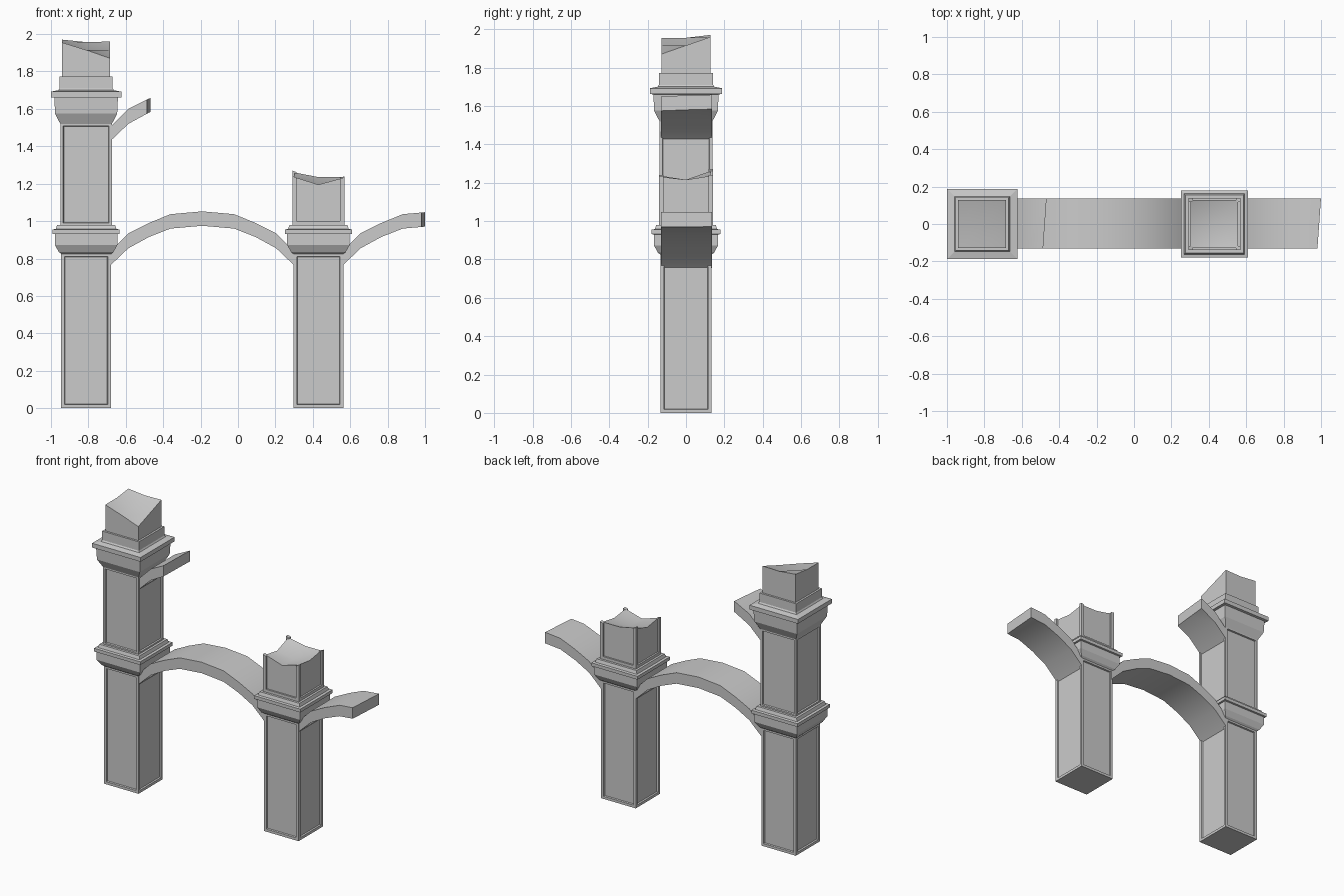
import bpy, bmesh

if "Cube" in bpy.data.objects:
    bpy.data.objects.remove(bpy.data.objects["Cube"])

LEFT, RIGHT = -0.812, 0.43


def finish(name, bm, smooth=False):
    bmesh.ops.recalc_face_normals(bm, faces=bm.faces)
    me = bpy.data.meshes.new(name)
    bm.to_mesh(me)
    bm.free()
    ob = bpy.data.objects.new(name, me)
    bpy.context.collection.objects.link(ob)
    if smooth:
        bpy.context.view_layer.objects.active = ob
        ob.select_set(True)
        bpy.ops.object.shade_smooth_by_angle(angle=0.6)
        ob.select_set(False)
    return ob


def square_loft(bm, cx, rings):
    """Stack of square rings (half width, z), capped at both ends."""
    loops = [[bm.verts.new((cx + sx * h, sy * h, z))
              for sx, sy in ((-1, -1), (1, -1), (1, 1), (-1, 1))] for h, z in rings]
    sides = [bm.faces.new((a[i], a[(i + 1) % 4], b[(i + 1) % 4], b[i]))
             for a, b in zip(loops, loops[1:]) for i in range(4)]
    bm.faces.new(loops[0][::-1])
    bm.faces.new(loops[-1])
    return sides


def shaft(name, cx, half, z0, z1, border):
    bm = bmesh.new()
    sides = square_loft(bm, cx, [(half, z0), (half, z1)])
    bm.normal_update()
    bmesh.ops.inset_individual(bm, faces=sides, thickness=border)
    bmesh.ops.inset_individual(bm, faces=sides, thickness=0.004, depth=-0.01)
    finish(name, bm)


def moulding(name, cx, rings):
    bm = bmesh.new()
    square_loft(bm, cx, rings)
    finish(name, bm)


def broken_block(name, cx, cy, half, z0, heights):
    """Block whose top is an uneven square grid; heights run front to back."""
    n = len(heights)
    bm = bmesh.new()
    bmesh.ops.create_grid(bm, x_segments=n - 1, y_segments=n - 1, size=half)
    for v in bm.verts:
        i = round((v.co.x / half + 1) / 2 * (n - 1))
        j = round((v.co.y / half + 1) / 2 * (n - 1))
        v.co = (cx + v.co.x, cy + v.co.y, heights[j][i])
    top = bm.faces[:]
    ext = bmesh.ops.extrude_face_region(bm, geom=top, use_keep_orig=True)
    for v in ext["geom"]:
        if isinstance(v, bmesh.types.BMVert):
            v.co.z = z0
    finish(name, bm, True)


# Half of the arch ring: (distance from crown, extrados z, intrados z)
HALF_ARCH = [(0.50, 0.83, 0.755), (0.395, 0.935, 0.855), (0.285, 0.99, 0.915),
             (0.17, 1.037, 0.96), (0, 1.052, 0.975)]
SECTIONS = [(-d, a, b) for d, a, b in HALF_ARCH] + [(d, a, b) for d, a, b in HALF_ARCH[-2::-1]]


def arch(name, cx, dz=0, cut=None):
    bm = bmesh.new()
    loops = [[bm.verts.new((cx + d, y, z + dz))
              for y, z in ((-0.13, b), (0.135, b), (0.135, a), (-0.13, a))]
             for d, a, b in SECTIONS]
    for p, q in zip(loops, loops[1:]):
        for i in range(4):
            bm.faces.new((p[i], p[(i + 1) % 4], q[(i + 1) % 4], q[i]))
    bm.faces.new(loops[0])
    bm.faces.new(loops[-1])
    if cut:  # slanted break
        geom = bm.verts[:] + bm.edges[:] + bm.faces[:]
        bmesh.ops.bisect_plane(bm, geom=geom, plane_co=(cut, 0, 0),
                               plane_no=(1, -0.07, 0), clear_outer=True)
        bmesh.ops.holes_fill(bm, edges=[e for e in bm.edges if e.is_boundary])
    finish(name, bm, True)


# Lower shafts and their capitals
LOWER_CAP = [(0.134, 0.825), (0.146, 0.835), (0.167, 0.872), (0.167, 0.93), (0.179, 0.932),
             (0.179, 0.955), (0.162, 0.958), (0.155, 0.98)]
for side, cx in (("left", LEFT), ("right", RIGHT)):
    shaft(side + "_lower_shaft", cx, 0.134, 0, 0.83, 0.026)
    moulding(side + "_lower_capital", cx, LOWER_CAP)

# Left tower: upper shaft, capital and broken top
shaft("left_upper_shaft", LEFT, 0.138, 0.975, 1.525, 0.022)
moulding("left_upper_capital", LEFT, [
    (0.138, 1.52), (0.166, 1.575), (0.170, 1.66), (0.188, 1.662), (0.188, 1.692),
    (0.148, 1.70), (0.142, 1.71), (0.142, 1.772)])
broken_block("left_broken_top", LEFT, 0, 0.128, 1.765, [
    (1.955, 1.915, 1.87), (1.955, 1.91, 1.915), (1.97, 1.957, 1.96)])

# Right stub: broken core, base strip and four corner posts
moulding("right_stub_base", RIGHT, [(0.139, 0.975), (0.139, 1.0)])
broken_block("right_broken_core", RIGHT, 0, 0.127, 0.98, [
    (1.235, 1.195, 1.23), (1.215, 1.19, 1.215), (1.26, 1.235, 1.235)])
for sx, sy, z in ((-1, -1, 1.24), (1, -1, 1.235), (1, 1, 1.24), (-1, 1, 1.27)):
    broken_block("right_corner_post", RIGHT + sx * 0.128, sy * 0.128, 0.0115, 0.98,
                 [(z, z - 0.008)[::-sx], (z, z - 0.008)[::-sx]])

# Arches: one whole, two broken
MID = (LEFT + RIGHT) / 2
arch("middle_arch", MID)
arch("right_broken_arch", MID + 1.242, cut=0.99)
arch("upper_broken_arch", MID, dz=0.665, cut=-0.477)
